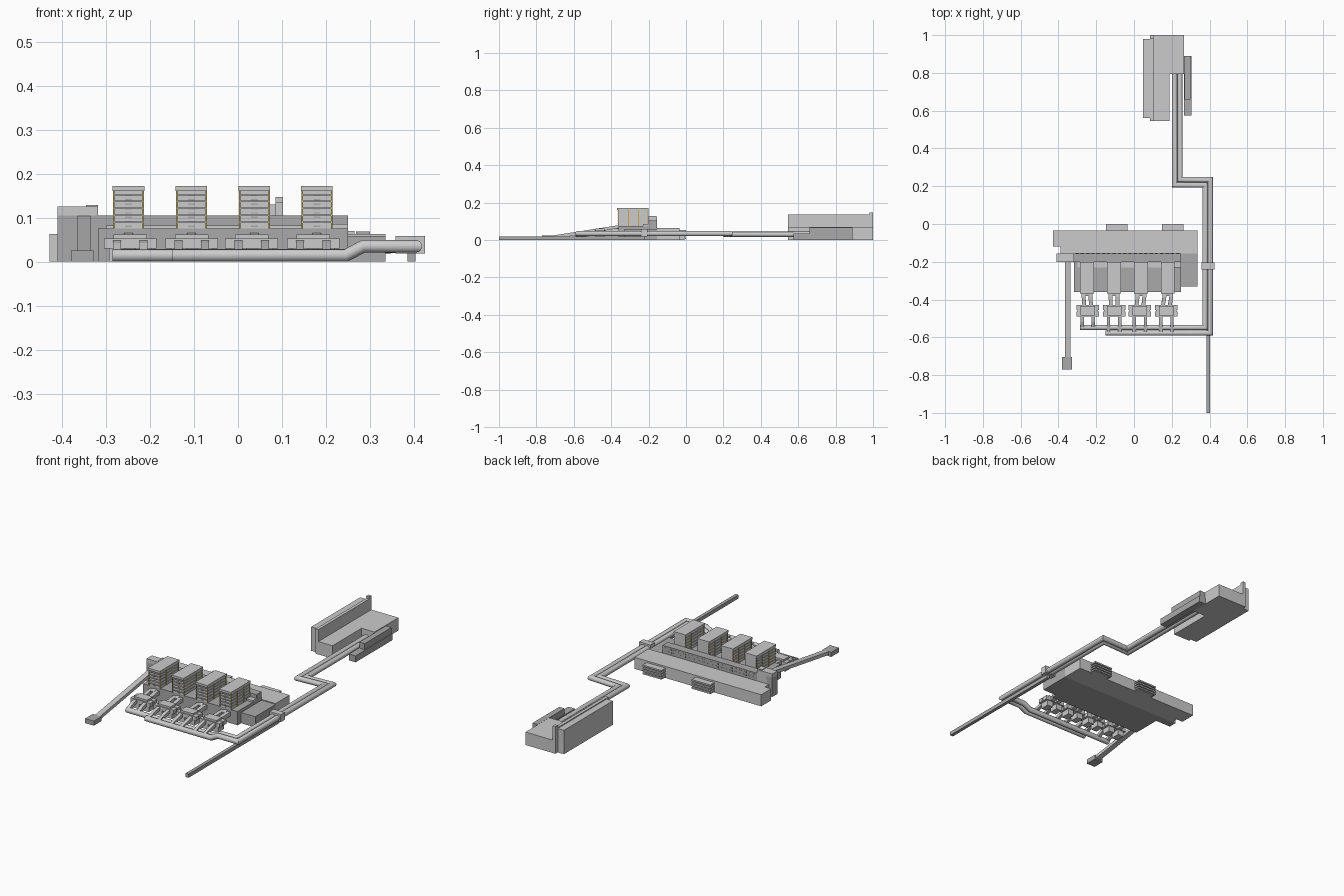
import bpy, bmesh, math
from mathutils import Vector, Matrix

if "Cube" in bpy.data.objects:
    bpy.data.objects.remove(bpy.data.objects["Cube"])


def material(name, color):
    m = bpy.data.materials.new(name)
    m.diffuse_color = color
    m.use_nodes = True
    m.node_tree.nodes["Principled BSDF"].inputs["Base Color"].default_value = m.diffuse_color
    return m


DARK = material("dark_grey", (0.4, 0.4, 0.4, 1))
AMBER = material("amber", (0.62, 0.38, 0.06, 1))


def finish(name, bm, mat=None):
    bmesh.ops.recalc_face_normals(bm, faces=bm.faces)
    me = bpy.data.meshes.new(name)
    bm.to_mesh(me)
    bm.free()
    ob = bpy.data.objects.new(name, me)
    bpy.context.collection.objects.link(ob)
    if mat:
        me.materials.append(mat)
    return ob


def boxes(name, specs, mat=None):
    """One object of boxes, each given as (x0, x1, y0, y1, z0, z1)."""
    bm = bmesh.new()
    for x0, x1, y0, y1, z0, z1 in specs:
        mid = Vector(((x0 + x1) / 2, (y0 + y1) / 2, (z0 + z1) / 2))
        size = Matrix.Diagonal((x1 - x0, y1 - y0, z1 - z0, 1))
        bmesh.ops.create_cube(bm, size=1, matrix=Matrix.Translation(mid) @ size)
    return finish(name, bm, mat)


def sweep(name, paths, section, smooth=False, mat=None):
    """Sweep a section (side, up) along paths with mitred corners."""
    bm = bmesh.new()
    for path in paths:
        pts = [Vector(p) for p in path]
        dirs = [(b - a).normalized() for a, b in zip(pts, pts[1:])]
        side = dirs[0].cross(Vector((0, 0, 1))).normalized()
        up = side.cross(dirs[0])
        ring = [pts[0] + side * s + up * u for s, u in section]
        rings = [[bm.verts.new(p) for p in ring]]
        for i, d in enumerate(dirs):
            n = (d + dirs[i + 1]).normalized() if i + 1 < len(dirs) else d
            ring = [p + d * ((pts[i + 1] - p).dot(n) / d.dot(n)) for p in ring]
            rings.append([bm.verts.new(p) for p in ring])
        k = len(section)
        for a, b in zip(rings, rings[1:]):
            for j in range(k):
                bm.faces.new((a[j], a[(j + 1) % k], b[(j + 1) % k], b[j]))
        bm.faces.new(rings[0])
        bm.faces.new(rings[-1])
    ob = finish(name, bm, mat)
    if smooth:
        bpy.ops.object.select_all(action='DESELECT')
        bpy.context.view_layer.objects.active = ob
        ob.select_set(True)
        bpy.ops.object.shade_smooth_by_angle(angle=math.radians(35))
    return ob


def circle(r, n=16):
    return [(r * math.cos(2 * math.pi * i / n), r * math.sin(2 * math.pi * i / n)) for i in range(n)]


def rect(w, h):
    return [(-w / 2, -h / 2), (w / 2, -h / 2), (w / 2, h / 2), (-w / 2, h / 2)]


# Turbine hall with bunker bay, boiler base and side annexe
boxes("turbine_hall", [(-0.39, 0.335, -0.155, -0.035, 0, 0.063),
                       (-0.428, -0.39, -0.12, -0.035, 0, 0.063)])
boxes("bunker_bay", [(-0.41, 0.25, -0.2, -0.155, 0, 0.105)], DARK)
boxes("transfer_tower", [(-0.41, -0.318, -0.2, -0.155, 0, 0.125),
                         (-0.345, -0.318, -0.195, -0.16, 0.125, 0.129)])
boxes("boiler_base", [(-0.318, 0.25, -0.36, -0.2, 0, 0.075)], DARK)
boxes("side_annexe", [(0.25, 0.335, -0.33, -0.155, 0, 0.058)], DARK)
boxes("annexe_roof_unit", [(0.17, 0.25, -0.23, -0.2, 0.075, 0.085),
                           (-0.3, 0.17, -0.23, -0.2, 0.075, 0.082)])

# Window rows on the rear of the bunker bay
boxes("bay_windows", [(-0.31 + i * 0.028, -0.292 + i * 0.028, -0.156, -0.154, z, z + 0.008)
                      for i in range(20) for z in (0.072, 0.088)], DARK)

# Transformer bays: stacked plates behind the hall
boxes("transformer_plates", [(x, x + 0.113, -0.035, 0, z, z + 0.008)
                             for x in (-0.147, 0.148) for z in (0.004, 0.018, 0.032, 0.046)])
boxes("transformer_cores", [(x + 0.008, x + 0.105, -0.035, -0.008, 0, 0.05) for x in (-0.147, 0.148)])

# Four boilers with floors, amber columns and roof caps
cores, floors, posts, caps, slits = [], [], [], [], []
ducts_in, boxes_p, caps_p, hoppers, ducts_out = [], [], [], [], []
for i, (c, p) in enumerate(zip((-0.249, -0.106, 0.037, 0.179), (-0.245, -0.105, 0.031, 0.171))):
    cores.append((c - 0.033, c + 0.033, -0.36, -0.2, 0.075, 0.16))
    caps.append((c - 0.036, c + 0.036, -0.368, -0.2, 0.16, 0.172))
    for z in (0.088, 0.104, 0.12, 0.136, 0.15):
        floors.append((c - 0.035, c + 0.035, -0.366, -0.2, z, z + 0.003))
    for z in range(8):
        slits.append((c - 0.008, c + 0.008, -0.362, -0.359, 0.079 + z * 0.01, 0.082 + z * 0.01))
    for sx in (-1, 1):
        x = c + sx * 0.0335
        for y in (-0.362, -0.308, -0.254, -0.204):
            posts.append((x - 0.0017, x + 0.0017, y - 0.002, y + 0.002, 0.075, 0.16))
        # Gas ducts and precipitators
        q = p + sx * 0.03
        ducts_in.append([(c + sx * 0.018, -0.36, 0.05), (c + sx * 0.018, -0.385, 0.05),
                         (p + sx * 0.018, -0.435, 0.042)])
        ducts_out.append([(q, -0.485, 0.04), (q, -0.515, 0.034),
                          (q, -0.55 if i == 0 else -0.58, 0.016)])
        hoppers.append((q - 0.018, q + 0.018, -0.485, -0.435, 0, 0.03))
    ducts_in.append([(c, -0.355, 0.055), (c, -0.38, 0.05)])
    for y0, y1 in ((-0.49, -0.464), (-0.456, -0.43)):
        boxes_p.append((p - 0.06, p + 0.06, y0, y1, 0.03, 0.052))
    boxes_p.append((p - 0.054, p + 0.054, -0.465, -0.455, 0.03, 0.05))
    caps_p.append((p - 0.038, p + 0.038, -0.485, -0.435, 0.05, 0.062))
boxes("boiler_cores", cores)
boxes("boiler_floors", floors)
boxes("boiler_columns", posts, AMBER)
boxes("boiler_caps", caps)
boxes("boiler_louvres", slits, DARK)
sweep("boiler_ducts", ducts_in, rect(0.02, 0.022))
boxes("precipitators", boxes_p)
boxes("precipitator_caps", caps_p)
boxes("precipitator_hoppers", hoppers)
sweep("outlet_ducts", ducts_out, rect(0.018, 0.018))

# Twin flue pipes running to the far plant
sweep("flue_pipes", [
    [(-0.285, -0.548, 0.014), (0.245, -0.548, 0.014), (0.285, -0.548, 0.035), (0.377, -0.548, 0.035),
     (0.377, 0.207, 0.035), (0.215, 0.207, 0.03), (0.215, 0.8, 0.03)],
    [(-0.15, -0.577, 0.014), (0.245, -0.577, 0.014), (0.285, -0.577, 0.035), (0.404, -0.577, 0.035),
     (0.404, 0.235, 0.035), (0.243, 0.235, 0.03), (0.243, 0.8, 0.03)]], circle(0.0142), True)
boxes("pipe_junction", [(0.358, 0.425, -0.24, -0.205, 0.018, 0.058)])

# Long approach channel beneath the pipes
boxes("approach_channel", [(0.385, 0.403, -1, -0.22, 0, 0.02)], DARK)

# Inclined fuel conveyor and its loading house
sweep("fuel_conveyor", [[(-0.35, -0.73, 0.012), (-0.35, -0.2, 0.095)]], rect(0.03, 0.018))
boxes("loading_house", [(-0.38, -0.328, -0.77, -0.705, 0, 0.025)], DARK)

# Far plant: tall wall block, bench, end block and low annexe
boxes("far_tall_block", [(0.048, 0.085, 0.56, 0.98, 0, 0.13),
                         (0.085, 0.102, 0.545, 1, 0, 0.135),
                         (0.085, 0.102, 0.98, 1, 0.135, 0.147)])
boxes("far_bench", [(0.102, 0.187, 0.545, 1, 0, 0.07)])
boxes("far_end_block", [(0.187, 0.265, 0.795, 1, 0, 0.07)])
boxes("far_annexe", [(0.265, 0.305, 0.575, 0.89, 0, 0.035),
                     (0.268, 0.3, 0.66, 0.89, 0.035, 0.068)], DARK)
